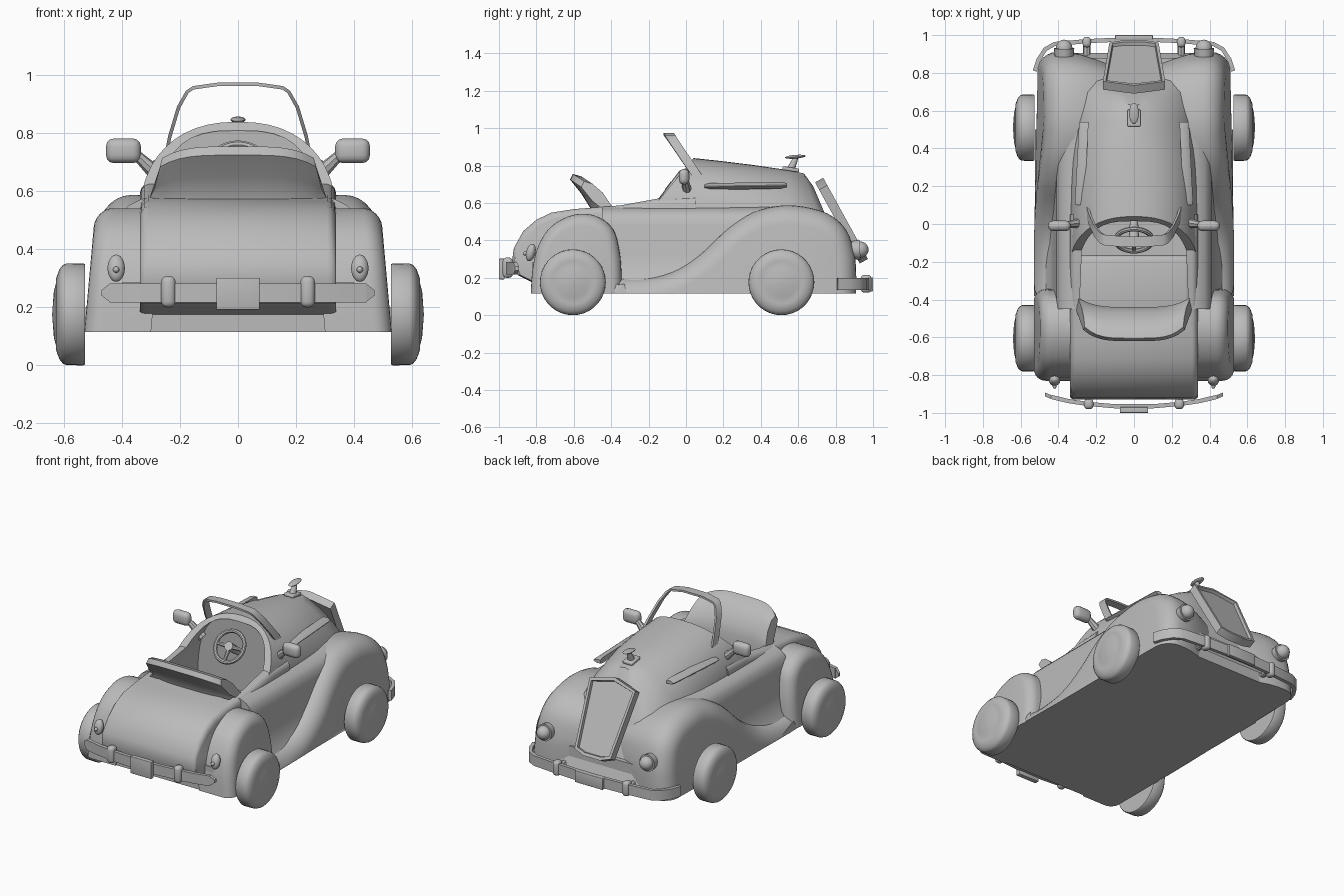
import bpy, bmesh, math
from mathutils import Vector, Matrix

old = bpy.data.objects.get("Cube")
if old:
    bpy.data.objects.remove(old, do_unlink=True)

grey = bpy.data.materials.new("plain_grey")
grey.use_nodes = True
GREY = (0.5, 0.5, 0.5, 1)
grey.diffuse_color = GREY
grey.node_tree.nodes["Principled BSDF"].inputs["Base Color"].default_value = GREY


def smooth(mesh, angle=35):
    mesh.shade_smooth()
    mesh.set_sharp_from_angle(angle=math.radians(angle))


def finish(name, bm):
    bmesh.ops.recalc_face_normals(bm, faces=bm.faces)
    mesh = bpy.data.meshes.new(name)
    bm.to_mesh(mesh)
    bm.free()
    mesh.materials.append(grey)
    smooth(mesh)
    ob = bpy.data.objects.new(name, mesh)
    bpy.context.collection.objects.link(ob)
    return ob


def loft(name, rings):
    """Skin a list of closed rings and cap both ends."""
    bm = bmesh.new()
    rows = [[bm.verts.new(p) for p in r] for r in rings]
    n = len(rows[0])
    for a, b in zip(rows, rows[1:]):
        for i in range(n):
            j = (i + 1) % n
            bm.faces.new((a[i], a[j], b[j], b[i]))
    bm.faces.new(rows[0])
    bm.faces.new(rows[-1])
    return finish(name, bm)


def band(name, pts, half, thick):
    """Flat bar along a path, widened by the half vector and thickened sideways."""
    p = [Vector(q) for q in pts]
    h = Vector(half)
    rings = []
    for i, q in enumerate(p):
        along = p[min(i + 1, len(p) - 1)] - p[max(i - 1, 0)]
        t = along.cross(h).normalized() * thick / 2
        rings.append([q - h - t, q + h - t, q + h + t, q - h + t])
    return loft(name, rings)


def ball(name, loc, size, tilt=0.0):
    bm = bmesh.new()
    m = Matrix.Translation(loc) @ Matrix.Rotation(tilt, 4, 'X') @ Matrix.Diagonal((*size, 1))
    bmesh.ops.create_uvsphere(bm, u_segments=20, v_segments=12, radius=1, matrix=m)
    return finish(name, bm)


def block(name, loc, size, bevel=0.0, tilt=0.0):
    bm = bmesh.new()
    m = Matrix.Translation(loc) @ Matrix.Rotation(tilt, 4, 'X') @ Matrix.Diagonal((*size, 1))
    bmesh.ops.create_cube(bm, size=1, matrix=m)
    if bevel:
        bmesh.ops.bevel(bm, geom=bm.edges[:], offset=bevel, segments=3, affect='EDGES', profile=0.5)
    return finish(name, bm)


def rod(name, a, b, r1, r2, segs=16):
    a, b = Vector(a), Vector(b)
    d = b - a
    m = Matrix.Translation((a + b) / 2) @ d.to_track_quat('Z', 'Y').to_matrix().to_4x4()
    bm = bmesh.new()
    bmesh.ops.create_cone(bm, cap_ends=True, segments=segs, radius1=r1, radius2=r2, depth=d.length, matrix=m)
    return finish(name, bm)


def curve(pts, steps=4):
    """Smooth curve through 2D points."""
    p = [Vector(q) for q in [pts[0], *pts, pts[-1]]]
    out = []
    for a, b, c, d in zip(p, p[1:], p[2:], p[3:]):
        for k in range(steps):
            t = k / steps
            out.append(0.5 * (2 * b + (c - a) * t + (2 * a - 5 * b + 4 * c - d) * t * t
                              + (3 * b - a - 3 * c + d) * t ** 3))
    return out + [p[-1]]


def arch(w, yb, zb, yt, zt, power=2.3, n=24):
    """Leaning arch ring from base (yb, zb) to crown (yt, zt)."""
    ring = []
    for i in range(n + 1):
        t = math.pi * i / n
        c, s = math.cos(t), abs(math.sin(t)) ** (2 / power)
        ring.append((w * math.copysign(abs(c) ** (2 / power), c), yb + (yt - yb) * s, zb + (zt - zb) * s))
    return ring


FLOOR = 0.115


def fender(name, side, outline, inner, radius, taper):
    """Side outline swept outward with a rounded shoulder; narrows by taper towards the nose."""
    pts = curve(outline)
    normals = []
    for i in range(len(pts)):
        d = pts[min(i + 1, len(pts) - 1)] - pts[max(i - 1, 0)]
        normals.append(Vector((-d.y, d.x)).normalized())
    layers = list(inner)
    for k in range(7):
        t = k / 6 * math.pi / 2
        layers.append((0.53 - radius + radius * math.sin(t), radius * (1 - math.cos(t))))
    rings = []
    for x, inset in layers:
        ring = []
        for i, (p, n) in enumerate(zip(pts, normals)):
            y, z = p - n * inset
            z = FLOOR if i in (0, len(pts) - 1) else max(z, FLOOR + 0.001)
            slim = taper * min(max((y - 0.2) / 0.25, 0), 1)
            ring.append((side * (x - slim - 0.09 * (z - FLOOR)), y, z))
        rings.append(ring)
    return loft(name, rings)


# Chassis block and the centre tub with the rounded tail
block("chassis", (0, 0.03, 0.2), (0.8, 1.7, 0.17))
tail = [(-0.8, 0.165), (-0.9, 0.215), (-0.93, 0.29), (-0.92, 0.36), (-0.87, 0.45), (-0.8, 0.51),
        (-0.72, 0.548), (-0.6, 0.567), (-0.35, 0.587), (-0.14, 0.625), (0.05, 0.63), (0.05, 0.165)]
tub_layers = ((0.338, 0.035), (0.333, 0.018), (0.322, 0.005), (0.308, 0))
tub_layers += tuple((-x, e) for x, e in reversed(tub_layers))
tub = loft("tub", [[(x, y + 0.4 * e * (y < 0), z - e * (z > 0.4)) for y, z in tail] for x, e in tub_layers])

# Bonnet, from the leaning cowl to the raked nose, flaring into the fenders
hood = loft("hood", [arch(0.34, -0.24, 0.5, 0.04, 0.84), arch(0.34, 0.12, 0.48, 0.18, 0.825),
                     arch(0.34, 0.3, 0.45, 0.36, 0.803, 2.2), arch(0.335, 0.55, 0.4, 0.55, 0.775, 1.85),
                     arch(0.33, 0.78, 0.3, 0.63, 0.758, 1.6), arch(0.32, 0.905, 0.16, 0.68, 0.69, 1.5)])

# Cockpit opening cut through both
cutter = loft("cockpit_cutter", [arch(0.305, y, 0.3, y, 0.81, 3) for y in (-0.5, 0.02)])
cutter.hide_render = True
for ob in (tub, hood):
    mod = ob.modifiers.new("cockpit", 'BOOLEAN')
    mod.operation, mod.solver, mod.object = 'DIFFERENCE', 'EXACT', cutter
    bpy.context.view_layer.update()
    ob.data = bpy.data.meshes.new_from_object(ob.evaluated_get(bpy.context.evaluated_depsgraph_get()))
    ob.modifiers.clear()
    smooth(ob.data)
bpy.data.objects.remove(cutter, do_unlink=True)

# Seat cushion and curved backrest
block("seat_cushion", (0, -0.33, 0.39), (0.6, 0.33, 0.18), 0.03)
back = [(-0.605, 0.755), (-0.56, 0.742), (-0.505, 0.695), (-0.465, 0.635), (-0.44, 0.57), (-0.44, 0.45),
        (-0.5, 0.45), (-0.51, 0.57), (-0.56, 0.65), (-0.62, 0.725)]
rings = []
for i in range(17):
    u = i / 8 - 1
    rings.append([(0.31 * u * (1 - 0.8 * max(z - 0.56, 0)), y + 0.06 * u ** 4,
                   z - 0.04 * u ** 4 * (z > 0.6)) for y, z in back])
loft("seat_back", rings)

# Steering wheel
hub = Vector((0, -0.085, 0.685))
axis = Vector((0, 0.8, -0.6)).normalized()
up = Vector((0, 0.6, 0.8))
side_x = Vector((1, 0, 0))
rings = []
for i in range(33):
    a = math.tau * i / 32
    out = side_x * math.cos(a) + up * math.sin(a)
    rings.append([hub + out * (0.097 + 0.013 * math.cos(b)) + axis * 0.013 * math.sin(b)
                  for b in (math.tau * k / 8 for k in range(8))])
loft("steering_rim", rings)
for deg in (0, 180, 270):
    a = math.radians(deg)
    rod("steering_spoke", hub, hub + (side_x * math.cos(a) + up * math.sin(a)) * 0.095, 0.014, 0.01, 8)
rod("steering_column", hub - axis * 0.015, hub + axis * 0.15, 0.028, 0.02)

# Windscreen frame
half_frame = [(0.253, 0.7), (0.235, 0.79), (0.205, 0.89), (0.175, 0.943), (0.155, 0.957), (0.07, 0.969)]
path = half_frame + [(-x, z) for x, z in reversed(half_frame)]
band("windscreen_frame", [(x, 0.09 - 0.68 * (z - 0.7), z) for x, z in path], (0, 0.028, 0), 0.012)

# Raked radiator grille with a sunken panel
bm = bmesh.new()
down = Vector((0, 0.245, -0.445)).normalized()
outward = Vector((0, 0.445, 0.245)).normalized()
shape = [(0, 0), (0.165, 0.045), (0.13, 0.47), (0.06, 0.495), (-0.06, 0.495), (-0.13, 0.47), (-0.165, 0.045)]
rear_face = bm.faces.new([bm.verts.new(Vector((x, 0.69, 0.71)) + down * s) for x, s in shape])
ext = bmesh.ops.extrude_face_region(bm, geom=[rear_face], use_keep_orig=True)
bmesh.ops.translate(bm, vec=outward * 0.05, verts=[g for g in ext["geom"] if isinstance(g, bmesh.types.BMVert)])
face = [g for g in ext["geom"] if isinstance(g, bmesh.types.BMFace)]
bmesh.ops.recalc_face_normals(bm, faces=bm.faces)
bmesh.ops.inset_region(bm, faces=face, thickness=0.02, depth=0)
bmesh.ops.inset_region(bm, faces=face, thickness=0.004, depth=-0.018)
finish("grille", bm)

# Bonnet mascot
block("mascot_base", (0, 0.56, 0.78), (0.07, 0.09, 0.02), 0.007, -0.15)
rod("mascot_stalk", (0, 0.56, 0.78), (0, 0.59, 0.845), 0.022, 0.012)
ball("mascot_wing", (0, 0.585, 0.847), (0.026, 0.056, 0.01), 0.08)

# Outlines shared by the left and right fenders
rear_outline = [(-0.83, 0.115), (-0.82, 0.25), (-0.79, 0.37), (-0.72, 0.475), (-0.6, 0.537), (-0.48, 0.53),
                (-0.39, 0.46), (-0.355, 0.34), (-0.345, 0.22), (-0.345, 0.115)]
front_outline = [(-0.42, 0.115), (-0.415, 0.2), (-0.25, 0.2), (-0.08, 0.23), (0.07, 0.32), (0.22, 0.46),
                 (0.36, 0.55), (0.52, 0.587), (0.67, 0.572), (0.78, 0.53), (0.86, 0.45), (0.9, 0.33),
                 (0.91, 0.22), (0.91, 0.115)]
door = [(0.3, 0.115), (0.3, 0.58), (0.335, 0.573), (0.375, 0.553), (0.4, 0.527), (0.41, 0.48),
        (0.425, 0.32), (0.445, 0.22), (0.49, 0.16), (0.525, 0.115)]
tyre = [(0.527, 0.001), (0.527, 0.172), (0.533, 0.176), (0.592, 0.175), (0.604, 0.17), (0.616, 0.155),
        (0.628, 0.122), (0.626, 0.114), (0.635, 0.08), (0.641, 0.001)]

for s, tag in ((1, "left"), (-1, "right")):
    # Fenders, sills and doors
    fender("rear_fender_" + tag, s, rear_outline, [(0.3, 0.0)], 0.062, 0)
    fender("front_fender_" + tag, s, front_outline, [(0.15, 0.07), (0.24, 0.035), (0.32, 0.01), (0.38, 0.001)],
           0.1, 0.02)
    loft("door_" + tag, [[(s * x, y, z) for x, z in door] for y in (-0.45, 0.5)])

    # Domed wheels
    for end, y in (("front", 0.51), ("rear", -0.605)):
        loft(f"{end}_wheel_{tag}", [[(s * x, y + r * math.cos(a), 0.176 + r * math.sin(a))
                                     for a in (math.tau * k / 36 for k in range(36))] for x, r in tyre])

    # Lamps
    rod("headlamp_rim_" + tag, (s * 0.37, 0.86, 0.345), (s * 0.37, 0.93, 0.35), 0.046, 0.054, 20)
    ball("headlamp_" + tag, (s * 0.37, 0.93, 0.35), (0.044, 0.046, 0.044))
    ball("tail_lamp_" + tag, (s * 0.42, -0.83, 0.335), (0.03, 0.025, 0.048), -0.25)
    ball("tail_bulb_" + tag, (s * 0.42, -0.858, 0.33), (0.011, 0.014, 0.011))

    # Door mirrors
    block("mirror_" + tag, (s * 0.395, -0.01, 0.74), (0.12, 0.055, 0.085), 0.027)
    rod("mirror_arm_" + tag, (s * 0.26, 0.01, 0.64), (s * 0.36, -0.005, 0.735), 0.03, 0.016, 8)

    # Side trim bars on the bonnet
    bar = [(0.02, 0.002), (0.0, 0.018), (-0.03, 0.018), (-0.03, -0.018), (0.0, -0.018), (0.02, -0.002)]
    loft("bonnet_trim_" + tag, [[(s * (x + a), y, z + b * k) for a, b in bar]
                                for x, y, z, k in ((0.29, 0.1, 0.688, 0.6), (0.292, 0.13, 0.688, 1),
                                                   (0.272, 0.51, 0.694, 1), (0.268, 0.54, 0.695, 0.6))])

    # Bumper overriders
    block("front_overrider_" + tag, (s * 0.25, 0.963, 0.168), (0.045, 0.055, 0.095), 0.018)
    block("rear_overrider_" + tag, (s * 0.24, -0.953, 0.254), (0.05, 0.055, 0.108), 0.02)
    rod("front_bracket_" + tag, (s * 0.25, 0.85, 0.17), (s * 0.25, 0.96, 0.17), 0.02, 0.02, 8)
    rod("rear_bracket_" + tag, (s * 0.24, -0.8, 0.25), (s * 0.24, -0.95, 0.25), 0.02, 0.02, 8)

# Bumpers
front_half = [(0.525, 0.81), (0.505, 0.87), (0.47, 0.925), (0.42, 0.953), (0.25, 0.968), (0.1, 0.975)]
rear_half = [(0.44, -0.915), (0.35, -0.937), (0.25, -0.952), (0.1, -0.965)]
for name, pts, z in (("front_bumper", front_half, 0.167), ("rear_bumper", rear_half, 0.25)):
    full = pts + [(-x, y) for x, y in reversed(pts)]
    band(name, [(x, y, z) for x, y in full], (0, 0, 0.033), 0.022)
for s in (1, -1):
    loft("rear_bumper_tip", [[(s * x, y + a, 0.25 + b * k) for a, b in ((-0.01, -1), (-0.01, 1), (0.01, 1), (0.01, -1))]
                             for x, y, k in ((0.44, -0.915, 0.033), (0.47, -0.903, 0.01))])

# Number plates
block("front_plate", (0, 0.988, 0.165), (0.2, 0.024, 0.075), 0.004)
block("rear_plate", (0, -0.985, 0.247), (0.15, 0.03, 0.11), 0.004)
